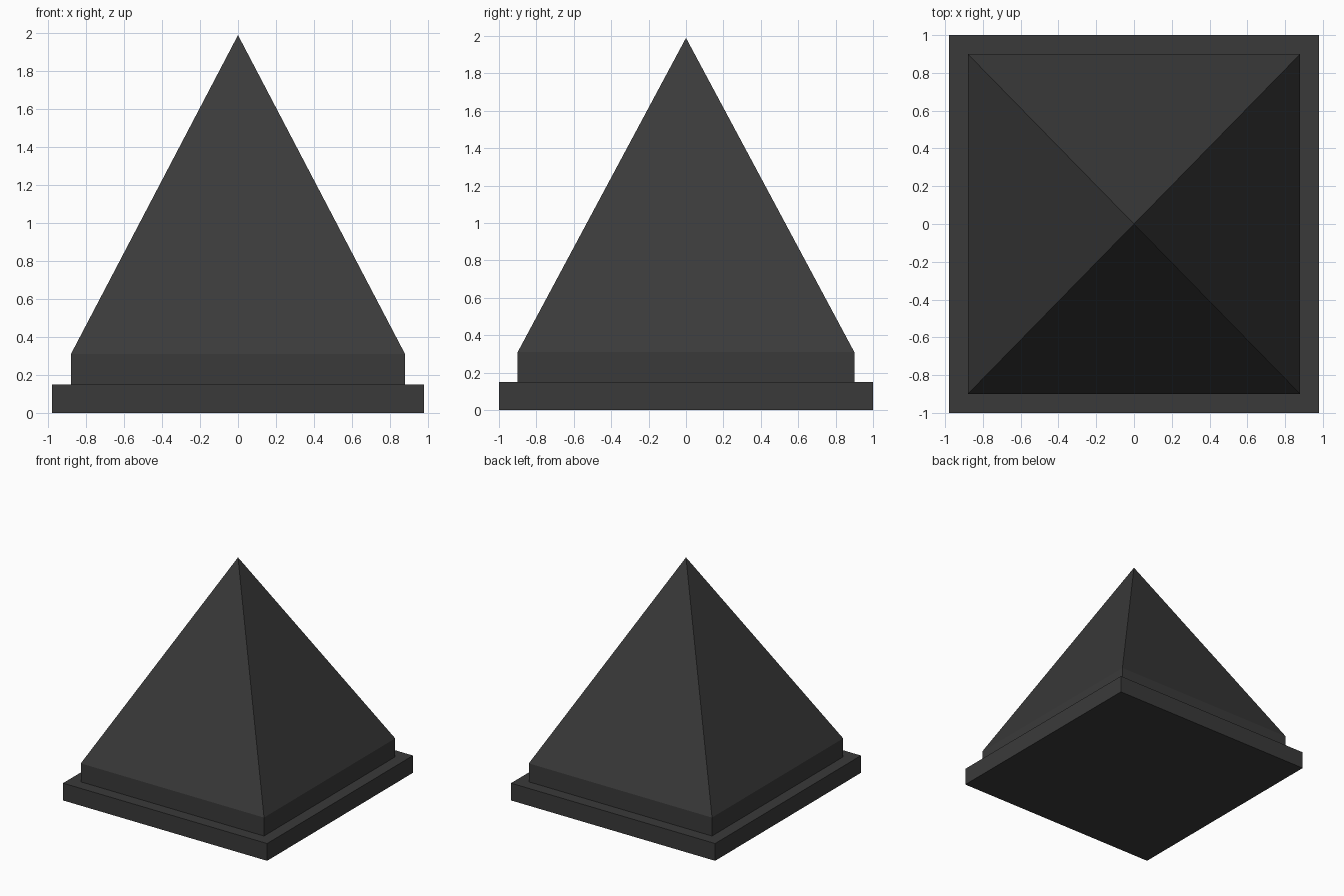
import bpy, bmesh

if "Cube" in bpy.data.objects:
    bpy.data.objects.remove(bpy.data.objects["Cube"])

# One dark grey colour for the whole model
grey = bpy.data.materials.new("dark_grey")
grey.diffuse_color = (0.042, 0.042, 0.042, 1.0)
grey.use_nodes = True
grey.node_tree.nodes["Principled BSDF"].inputs["Base Color"].default_value = grey.diffuse_color


def slab(name, half_x, half_y, z0, z1, apex=None):
    """Box between two heights; with an apex, the top face becomes a pyramid."""
    bm = bmesh.new()
    bmesh.ops.create_cube(bm, size=2)
    for v in bm.verts:
        v.co = (v.co.x * half_x, v.co.y * half_y, z1 if v.co.z > 0 else z0)
    if apex is not None:
        bm.normal_update()
        top = [f for f in bm.faces if f.normal.z > 0.9]
        peak = bmesh.ops.poke(bm, faces=top)["verts"][0]
        peak.co.z = apex
    bmesh.ops.recalc_face_normals(bm, faces=bm.faces)
    mesh = bpy.data.meshes.new(name)
    bm.to_mesh(mesh)
    bm.free()
    mesh.materials.append(grey)
    obj = bpy.data.objects.new(name, mesh)
    bpy.context.collection.objects.link(obj)
    return obj


# Wide base plate
slab("base_plate", 0.98, 1.0, 0.0, 0.15)
# Short upright step rising into the pyramid
slab("pyramid_cap", 0.88, 0.90, 0.15, 0.31, apex=1.99)
